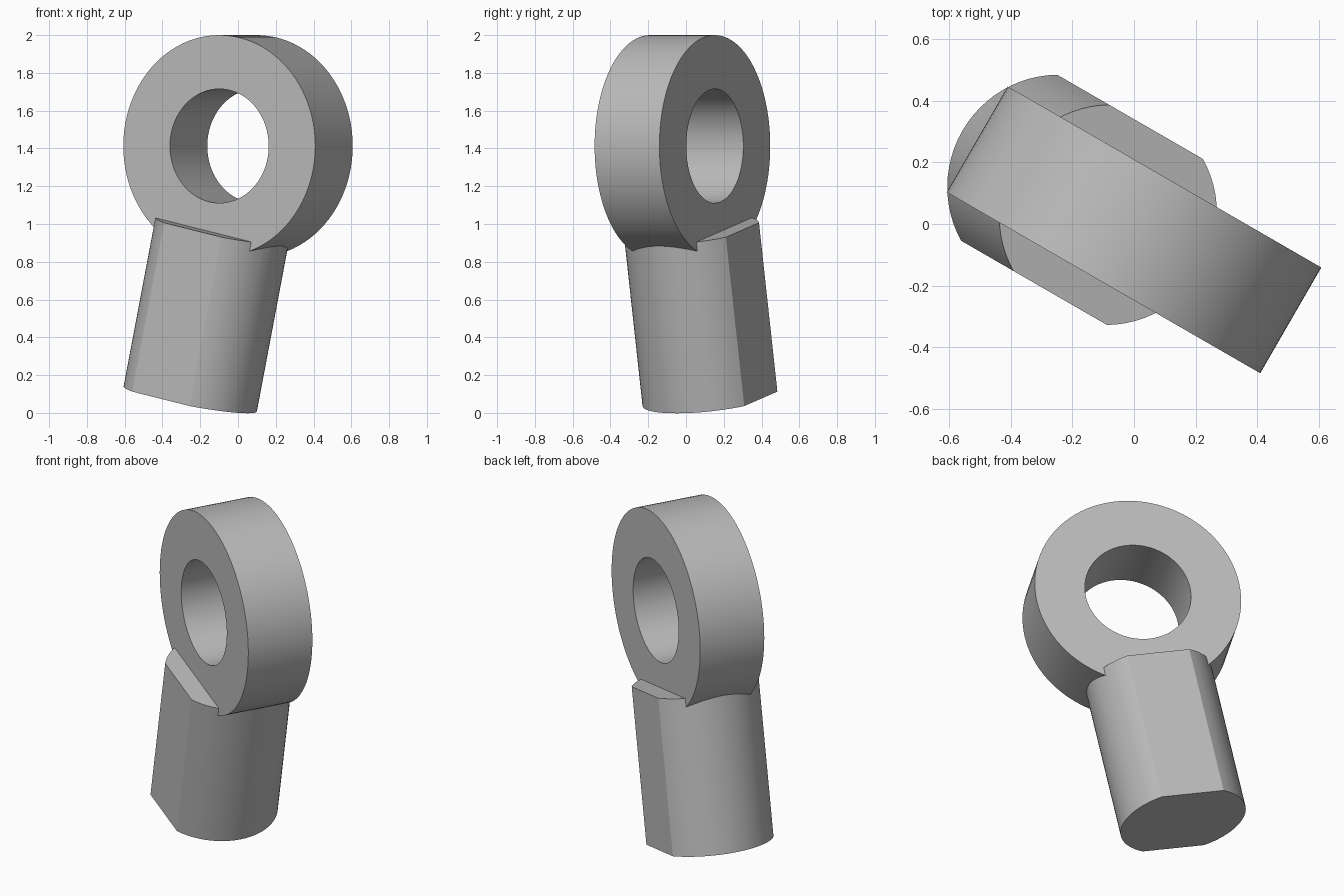
import bpy
import bmesh
from math import sin, cos, radians, tau
from mathutils import Matrix, Vector

cube = bpy.data.objects.get("Cube")
if cube:
    bpy.data.objects.remove(cube, do_unlink=True)

EYE_R, HOLE_R, EYE_HALF = 0.587, 0.302, 0.198
SHANK_R, SHOULDER, SHANK_END = 0.359, 0.455, 1.37
TILT, TURN = radians(12.3), radians(-30)
CENTRE = Vector((0, -0.019, 1.413))

steel = bpy.data.materials.new("plain grey")
steel.use_nodes = True
grey = (0.5, 0.5, 0.5, 1)
steel.diffuse_color = grey
steel.node_tree.nodes["Principled BSDF"].inputs["Base Color"].default_value = grey


def finish(bm, name):
    bmesh.ops.recalc_face_normals(bm, faces=bm.faces)
    mesh = bpy.data.meshes.new(name)
    bm.to_mesh(mesh)
    bm.free()
    mesh.materials.append(steel)
    obj = bpy.data.objects.new(name, mesh)
    bpy.context.collection.objects.link(obj)
    obj.matrix_world = Matrix.Translation(CENTRE) @ Matrix.Rotation(TURN, 4, 'Z')
    return obj


# Eye ring: rectangular section swept round the Y axis
bm = bmesh.new()
section = [(HOLE_R, -EYE_HALF), (EYE_R, -EYE_HALF), (EYE_R, EYE_HALF), (HOLE_R, EYE_HALF)]
ring = [bm.verts.new((x, y, 0)) for x, y in section]
edges = [bm.edges.new((ring[i], ring[(i + 1) % 4])) for i in range(4)]
bmesh.ops.spin(bm, geom=ring + edges, cent=(0, 0, 0), axis=(0, 1, 0),
               angle=tau, steps=96, use_merge=True)
bmesh.ops.remove_doubles(bm, verts=bm.verts, dist=1e-5)
eye = finish(bm, "eye_body")

# Shank: round bar with two flats, leaning in the plane of the ring
bm = bmesh.new()
angles = [radians(start + 5 * i) for start in (-60, 120) for i in range(25)]
outline = [bm.verts.new((SHANK_R * cos(t), SHANK_R * sin(t), -SHOULDER)) for t in angles]
cap = bm.faces.new(outline)
ext = bmesh.ops.extrude_face_region(bm, geom=[cap], use_keep_orig=True)
moved = [v for v in ext["geom"] if isinstance(v, bmesh.types.BMVert)]
bmesh.ops.translate(bm, verts=moved, vec=(0, 0, SHOULDER - SHANK_END))
bmesh.ops.rotate(bm, verts=bm.verts, cent=(0, 0, 0), matrix=Matrix.Rotation(TILT, 3, 'Y'))
shank = finish(bm, "shank")

# Join into one solid
bpy.context.view_layer.update()
join = eye.modifiers.new("join_shank", 'BOOLEAN')
join.operation = 'UNION'
join.solver = 'EXACT'
join.object = shank
bpy.ops.object.select_all(action='DESELECT')
eye.select_set(True)
bpy.context.view_layer.objects.active = eye
bpy.ops.object.modifier_apply(modifier=join.name)
bpy.data.objects.remove(shank, do_unlink=True)
bpy.ops.object.shade_smooth_by_angle(angle=radians(20))
